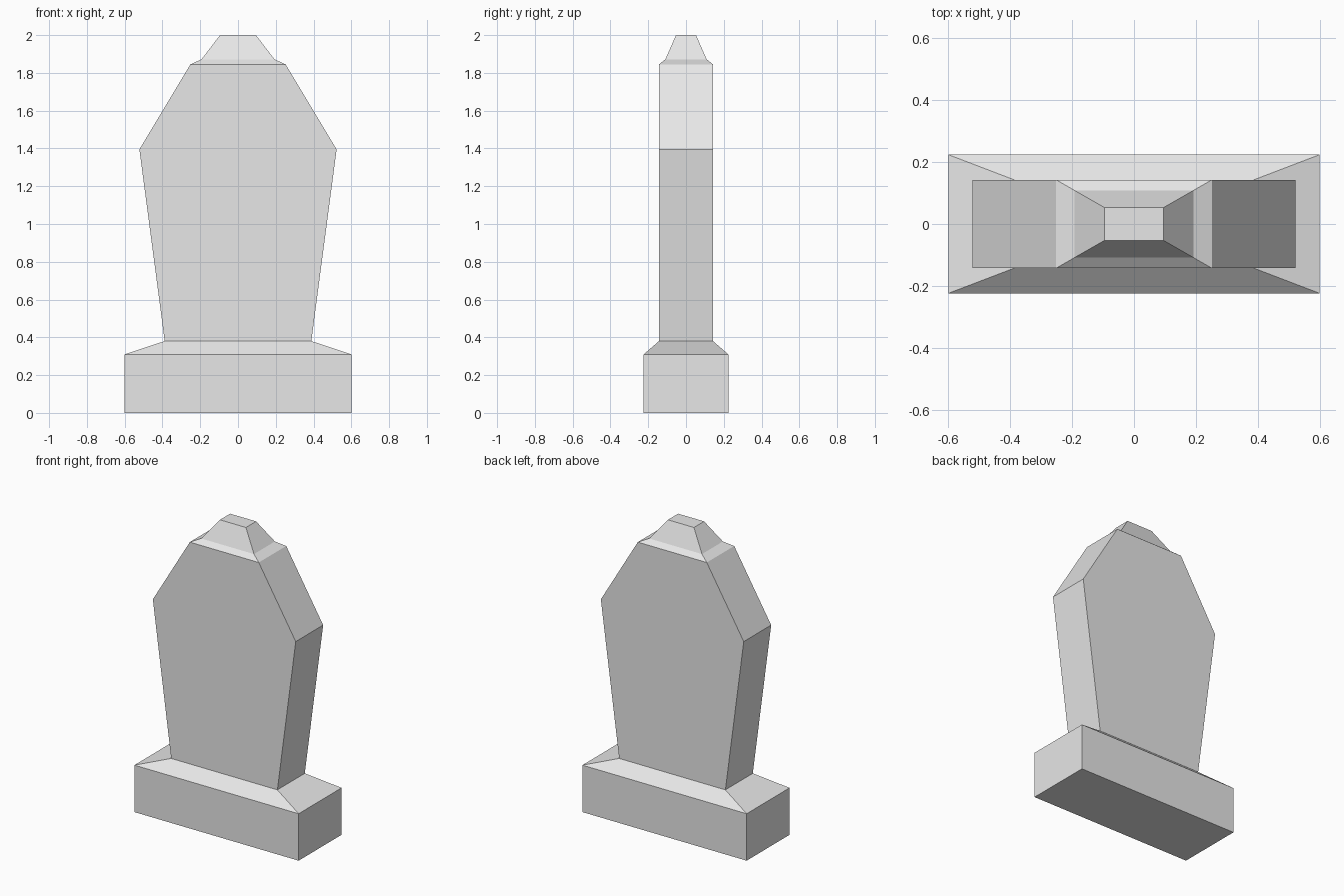
import bpy
import bmesh

cube = bpy.data.objects.get("Cube")
if cube:
    bpy.data.objects.remove(cube, do_unlink=True)

stone = bpy.data.materials.new("grey_stone")
stone.use_nodes = True
colour = (0.8, 0.8, 0.8, 1)
stone.diffuse_color = colour
stone.node_tree.nodes["Principled BSDF"].inputs["Base Color"].default_value = colour


def rectangle_loft(name, levels):
    """Closed solid through rectangles given as (half width, half depth, height)."""
    bm = bmesh.new()
    rings = [[bm.verts.new((sx * w, sy * d, z))
              for sx, sy in ((-1, -1), (1, -1), (1, 1), (-1, 1))]
             for w, d, z in levels]
    for low, high in zip(rings, rings[1:]):
        for i in range(4):
            j = (i + 1) % 4
            bm.faces.new((low[i], low[j], high[j], high[i]))
    bm.faces.new(rings[0][::-1])
    bm.faces.new(rings[-1])
    mesh = bpy.data.meshes.new(name)
    bm.to_mesh(mesh)
    bm.free()
    mesh.materials.append(stone)
    obj = bpy.data.objects.new(name, mesh)
    bpy.context.collection.objects.link(obj)
    return obj


# One continuous stone: plinth, sloped shoulder, flared slab, stepped cap
rectangle_loft("gravestone", [
    (0.60, 0.224, 0.0),     # plinth bottom
    (0.60, 0.224, 0.31),    # plinth top edge
    (0.388, 0.143, 0.38),   # slab foot
    (0.522, 0.143, 1.395),  # widest point
    (0.252, 0.143, 1.845),  # slab top
    (0.193, 0.109, 1.872),  # cap foot
    (0.095, 0.053, 2.0),    # cap top
])
